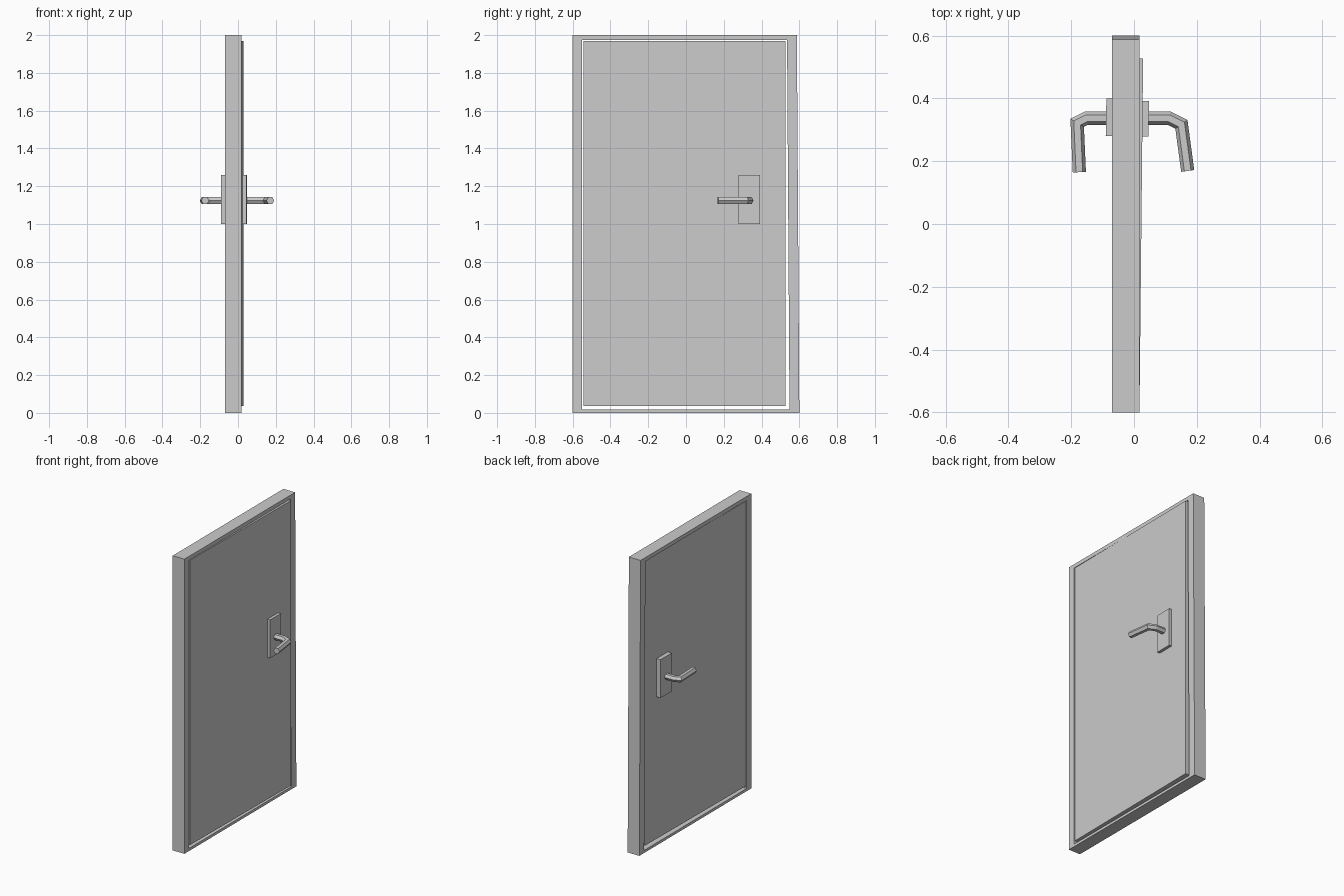
import bpy, bmesh, math
from mathutils import Vector

if "Cube" in bpy.data.objects:
    bpy.data.objects.remove(bpy.data.objects["Cube"])


def finish(bm, name):
    bmesh.ops.recalc_face_normals(bm, faces=bm.faces[:])
    mesh = bpy.data.meshes.new(name)
    bm.to_mesh(mesh)
    bm.free()
    obj = bpy.data.objects.new(name, mesh)
    bpy.context.collection.objects.link(obj)
    return obj


def bridge(bm, a, b):
    n = len(a)
    for i in range(n):
        j = (i + 1) % n
        bm.faces.new((a[i], a[j], b[j], b[i]))


def prism(name, profile, z0, z1):
    """Upright prism from an (x, y) outline."""
    bm = bmesh.new()
    low, high = [[bm.verts.new((x, y, z)) for x, y in profile] for z in (z0, z1)]
    bridge(bm, low, high)
    bm.faces.new(low)
    bm.faces.new(high)
    return finish(bm, name)


def lever(name, path, z, radius, sides=6):
    """Mitred hexagonal bar along a level (x, y) path."""
    bm = bmesh.new()
    pts = [Vector(p) for p in path]
    rings = []
    for i, p in enumerate(pts):
        d0 = (p - pts[i - 1]).normalized() if i else (pts[1] - p).normalized()
        d1 = (pts[i + 1] - p).normalized() if i < len(pts) - 1 else d0
        t = (d0 + d1).normalized()
        across = Vector((-t.y, t.x)) / t.dot(d0)
        ring = []
        for k in range(sides):
            a = 2 * math.pi * k / sides
            q = p + across * radius * math.cos(a)
            ring.append(bm.verts.new((q.x, q.y, z + radius * math.sin(a))))
        rings.append(ring)
    for a, b in zip(rings, rings[1:]):
        bridge(bm, a, b)
    bm.faces.new(rings[0])
    bm.faces.new(rings[-1])
    return finish(bm, name)


# Door frame: slightly out of square on the latch side
outer = [(-.6, 0), (.6, 0), (.587, 2), (-.6, 2)]
inner = [(-.55, .018), (.548, .018), (.535, 1.974), (-.55, 1.974)]
bm = bmesh.new()
loops = [[bm.verts.new((x, y, z)) for y, z in loop]
         for x, loop in ((-.07, outer), (.018, outer), (.018, inner), (-.07, inner))]
for i in range(4):
    bridge(bm, loops[i], loops[(i + 1) % 4])
finish(bm, "door_frame")

# Door leaf: standing very slightly ajar
prism("door_leaf", [(.018, -.543), (.029, .527), (-.058, .527), (-.069, -.543)], .037, 1.97)

# Backing plates on both faces
prism("front_plate", [(.02, .278), (.046, .278), (.048, .392), (.02, .392)], 1.0, 1.26)
prism("back_plate", [(-.05, .28), (-.09, .28), (-.088, .4), (-.05, .4)], 1.0, 1.26)

# Lever handles
lever("front_lever", [(.035, .337), (.111, .337), (.151, .317), (.171, .169)], 1.124, .021)
lever("back_lever", [(-.078, .337), (-.151, .337), (-.181, .322), (-.174, .165)], 1.124, .021)
